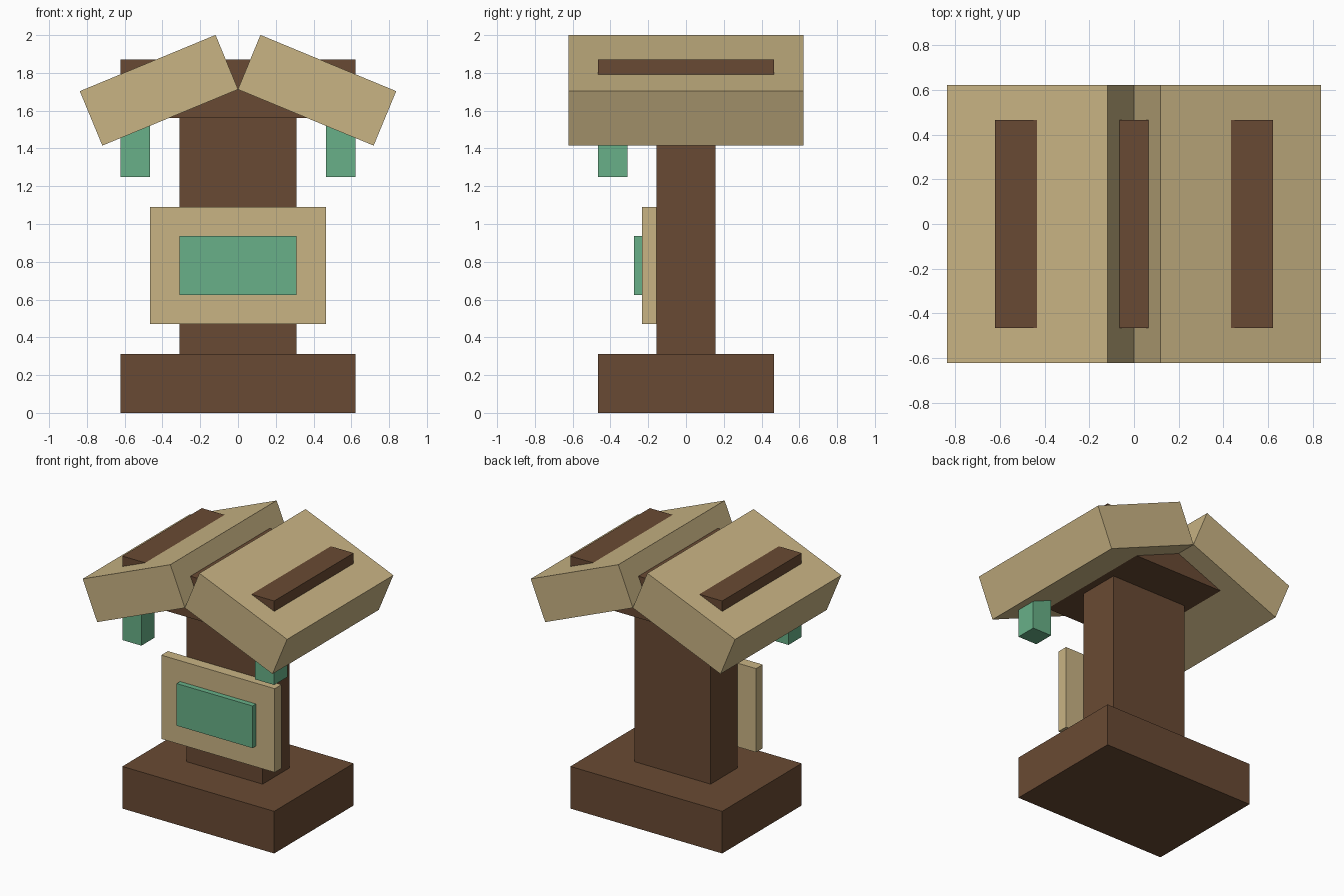
import bpy
import math

if "Cube" in bpy.data.objects:
    bpy.data.objects.remove(bpy.data.objects["Cube"])


def material(name, rgb):
    """Flat colour from sRGB bytes, stored as linear values."""
    def lin(c):
        c /= 255
        return c / 12.92 if c <= 0.04045 else ((c + 0.055) / 1.055) ** 2.4
    mat = bpy.data.materials.new(name)
    mat.diffuse_color = (*[lin(c) for c in rgb], 1)
    mat.use_nodes = True
    mat.node_tree.nodes["Principled BSDF"].inputs["Base Color"].default_value = mat.diffuse_color
    return mat


DARK_WOOD = material("dark_wood", (105, 74, 51))
PALE_WOOD = material("pale_wood", (201, 180, 132))
GREEN = material("green", (104, 176, 136))


def box(name, x, y, z, mat, tilt=0):
    """Box spanning the (min, max) pairs, tilted about its own y axis."""
    spans = (x, y, z)
    bpy.ops.mesh.primitive_cube_add(
        size=1, location=[(a + b) / 2 for a, b in spans], rotation=(0, tilt, 0))
    obj = bpy.context.object
    obj.name = name
    obj.scale = [b - a for a, b in spans]
    obj.data.materials.append(mat)
    return obj


# Plinth, post and the block under the roof
box("base", (-0.622, 0.622), (-0.465, 0.465), (0, 0.312), DARK_WOOD)
box("post", (-0.311, 0.311), (-0.156, 0.156), (0.312, 1.56), DARK_WOOD)
box("roof_block", (-0.622, 0.622), (-0.465, 0.465), (1.56, 1.87), DARK_WOOD)

# Sign board with its raised panel
box("sign_board", (-0.465, 0.465), (-0.234, -0.156), (0.47, 1.09), PALE_WOOD)
box("sign_panel", (-0.311, 0.311), (-0.274, -0.234), (0.624, 0.936), GREEN)

# Tilted roof slabs and hanging lanterns, one pair per side
for side, s in (("left", -1), ("right", 1)):
    cx = 0.4185 * s
    box("roof_slab_" + side, (cx - 0.389, cx + 0.389), (-0.622, 0.622),
        (1.552, 1.864), PALE_WOOD, s * math.radians(22.5))
    x = sorted((0.466 * s, 0.622 * s))
    box("lantern_" + side, x, (-0.465, -0.311), (1.248, 1.56), GREEN)
